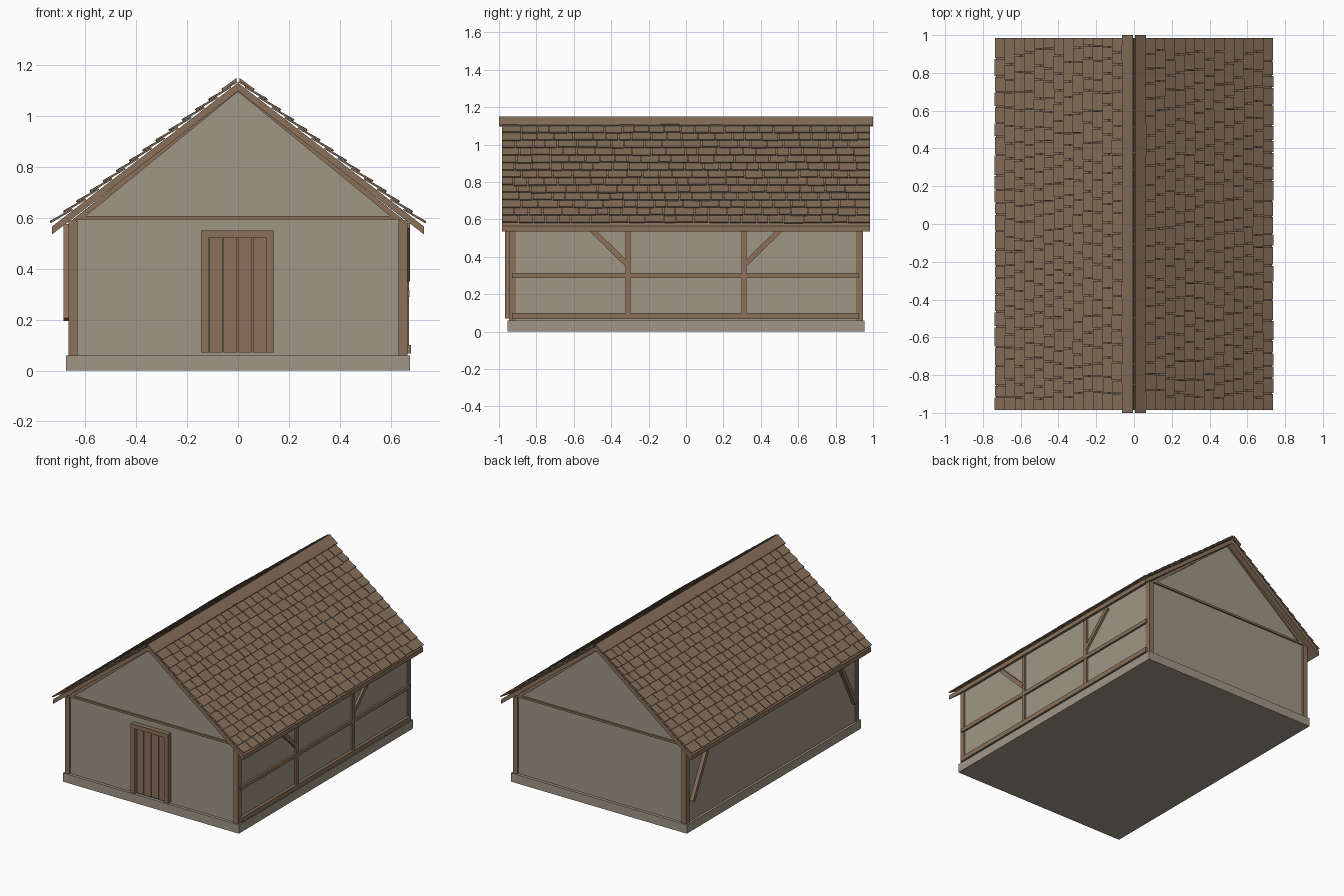
import bpy, bmesh, math, random
from mathutils import Vector

if "Cube" in bpy.data.objects:
    bpy.data.objects.remove(bpy.data.objects["Cube"])

random.seed(4)


def material(name, rgb):
    m = bpy.data.materials.new(name)
    m.diffuse_color = [((c / 255 + 0.055) / 1.055) ** 2.4 for c in rgb] + [1]
    m.use_nodes = True
    m.node_tree.nodes["Principled BSDF"].inputs["Base Color"].default_value = m.diffuse_color
    return m


PLASTER = material("plaster", (160, 150, 134))
TIMBER = material("timber", (139, 113, 91))
SHINGLE = material("shingle_brown", (134, 111, 90))


def finish(name, bm, mat):
    bmesh.ops.recalc_face_normals(bm, faces=bm.faces)
    me = bpy.data.meshes.new(name)
    bm.to_mesh(me)
    bm.free()
    me.materials.append(mat)
    ob = bpy.data.objects.new(name, me)
    bpy.context.collection.objects.link(ob)
    return ob


def add_prism(bm, lower, upper):
    """Solid between two matching rings of points."""
    a = [bm.verts.new(p) for p in lower]
    b = [bm.verts.new(p) for p in upper]
    n = len(a)
    bm.faces.new(a)
    bm.faces.new(b[::-1])
    for i in range(n):
        bm.faces.new((a[i], b[i], b[(i + 1) % n], a[(i + 1) % n]))


def prism_y(name, profile, y0, y1, mat):
    """Extrude an (x, z) profile along y."""
    bm = bmesh.new()
    add_prism(bm, [(x, y0, z) for x, z in profile], [(x, y1, z) for x, z in profile])
    return finish(name, bm, mat)


def prism_x(name, profile, x0, x1, mat):
    """Extrude a (y, z) profile along x."""
    bm = bmesh.new()
    add_prism(bm, [(x0, y, z) for y, z in profile], [(x1, y, z) for y, z in profile])
    return finish(name, bm, mat)


def box(name, x0, x1, y0, y1, z0, z1, mat=TIMBER):
    return prism_y(name, [(x0, z0), (x1, z0), (x1, z1), (x0, z1)], y0, y1, mat)


def brace(name, p, q, width, x0, x1):
    """Diagonal board in the y-z plane from p to q."""
    p, q = Vector(p), Vector(q)
    d = (q - p).normalized() * width / 2
    n = Vector((-d.y, d.x))
    prism_x(name, [p + n, q + n, q - n, p - n], x0, x1, TIMBER)


# Foundation and plastered walls with gables
box("foundation", -0.675, 0.675, -0.955, 0.955, 0, 0.06, PLASTER)
prism_y("walls", [(-0.66, 0.06), (0.66, 0.06), (0.66, 0.585), (0, 1.1), (-0.66, 0.585)],
        -0.935, 0.935, PLASTER)

# Corner posts, gable tie beams and gable rafters
for s in (-1, 1):
    for e in (-1, 1):
        x0, x1 = sorted((s * 0.63, s * 0.665))
        y0, y1 = sorted((e * 0.91, e * 0.947))
        box("corner_post", x0, x1, y0, y1, 0.06, 0.59)
        prism_y("gable_rafter", [(0, 1.095), (s * 0.6, 0.605), (s * 0.665, 0.58), (0, 1.112)],
                e * 0.93, e * 0.945, TIMBER)
    y0, y1 = sorted((s * 0.93, s * 0.945))
    box("tie_beam", -0.63, 0.63, y0, y1, 0.593, 0.607)

# Timber framing on the right wall
box("sill_rail", 0.655, 0.68, -0.93, 0.925, 0.067, 0.1)
box("middle_rail", 0.655, 0.674, -0.93, 0.925, 0.288, 0.314)
for s in (-1, 1):
    box("wall_post", 0.655, 0.672, s * 0.31 - 0.014, s * 0.31 + 0.014, 0.1, 0.575)
    brace("right_brace", (s * 0.315, 0.36), (s * 0.53, 0.57), 0.028, 0.655, 0.675)
    # Corner braces on the left wall
    brace("left_brace", (s * 0.89, 0.2), (s * 0.7, 0.57), 0.025, -0.685, -0.655)

# Door with frame and planks
for x in (-0.145, 0.112):
    box("door_jamb", x, x + 0.03, -0.968, -0.93, 0.07, 0.522)
box("door_header", -0.145, 0.142, -0.968, -0.93, 0.52, 0.55)
box("door_back", -0.115, 0.112, -0.94, -0.93, 0.07, 0.52)
for i in range(4):
    x = -0.115 + i * 0.057
    box("door_plank", x + 0.002, x + 0.055, -0.947 - 0.004 * (i % 2), -0.935, 0.07, 0.52)

# Roof deck, one slab per slope
EAVE_X, EAVE_Z, RIDGE_Z = 0.73, 0.566, 1.13
for s in (-1, 1):
    prism_y("roof_deck", [(0, RIDGE_Z), (s * EAVE_X, EAVE_Z), (s * EAVE_X, 0.535), (0, 1.098)],
            -0.985, 0.985, TIMBER)

# Overlapping courses of random-width shingles, each lifted at its lower edge
LENGTH = math.hypot(EAVE_X, RIDGE_Z - EAVE_Z)
CA, SA = EAVE_X / LENGTH, (RIDGE_Z - EAVE_Z) / LENGTH
COURSES = 14
STEP = (LENGTH - 0.006) / COURSES
for s in (-1, 1):
    bm = bmesh.new()
    for c in range(COURSES):
        y = -0.988
        while y < 0.988:
            end = min(y + random.uniform(0.06, 0.11), 0.988)
            if 0.988 - end < 0.04:
                end = 0.988
            low = (c + 1) * STEP + random.uniform(-0.004, 0.002)
            up = max((c + 1) * STEP - 1.5 * STEP, 0.0)
            lift = random.uniform(0, 0.002)
            ring = [(up, 0.001), (low, 0.013 + lift), (low, 0.02 + lift), (up, 0.008)]
            pts = [(s * (t * CA + h * SA), RIDGE_Z - t * SA + h * CA) for t, h in ring]
            add_prism(bm, [(x, y + 0.003, z) for x, z in pts],
                      [(x, end - 0.003, z) for x, z in pts])
            y = end
    finish("shingles", bm, SHINGLE)

# Ridge cap boards with a narrow seam
for s in (-1, 1):
    prism_y("ridge_cap", [(s * 0.005, 1.138), (s * 0.06, 1.096), (s * 0.064, 1.106), (s * 0.005, 1.15)],
            -1, 1, SHINGLE)
